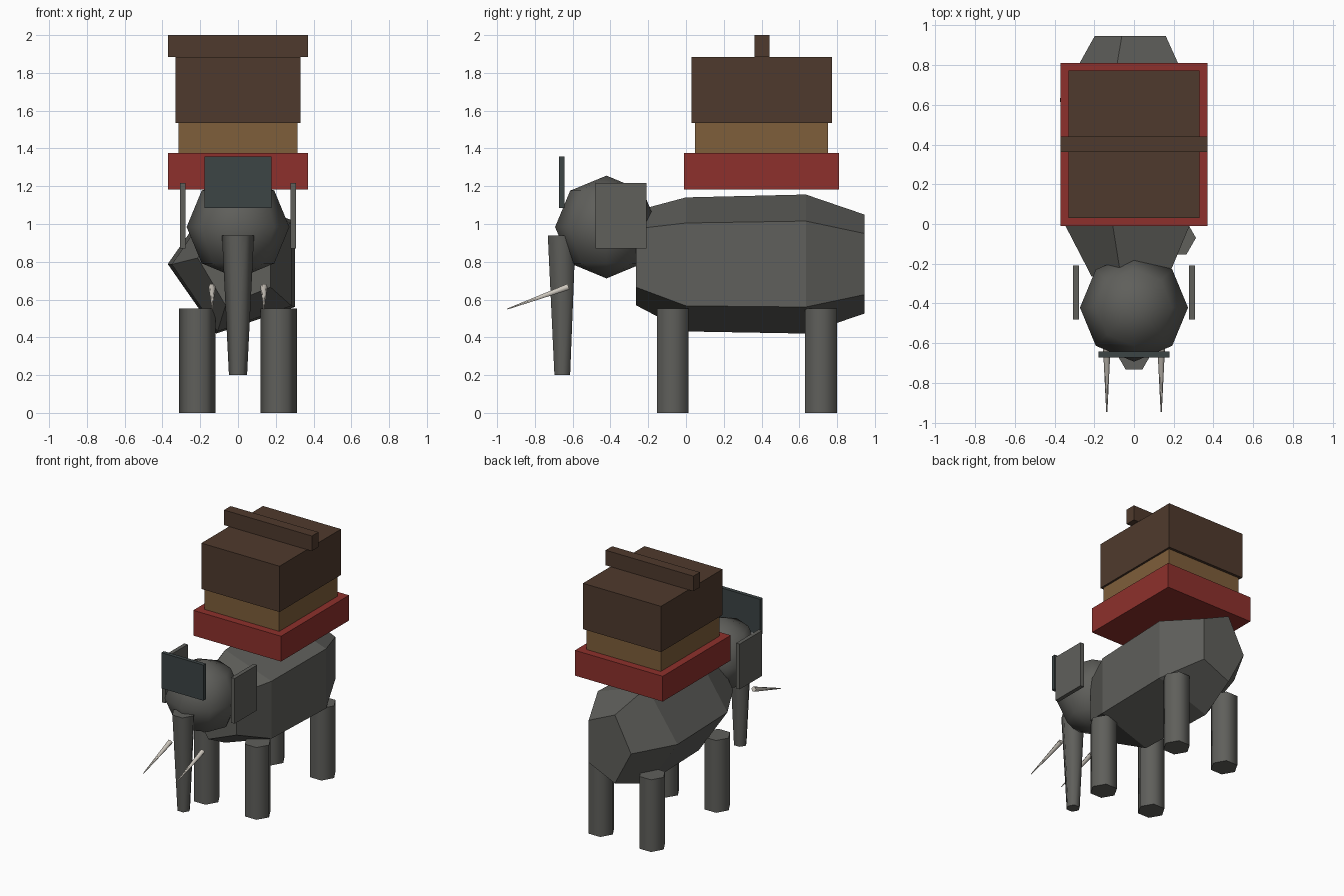
import bpy
import bmesh
from math import cos, sin, pi, radians
from mathutils import Vector

cube = bpy.data.objects.get("Cube")
if cube:
    bpy.data.objects.remove(cube, do_unlink=True)


def material(name, r, g, b):
    m = bpy.data.materials.new(name)
    m.use_nodes = True
    m.diffuse_color = (r, g, b, 1)
    bsdf = next(n for n in m.node_tree.nodes if n.type == 'BSDF_PRINCIPLED')
    bsdf.inputs["Base Color"].default_value = (r, g, b, 1)
    return m


GREY = material("hide grey", 0.115, 0.115, 0.105)
SLATE = material("dark slate", 0.045, 0.058, 0.06)
IVORY = material("ivory", 0.6, 0.56, 0.5)
RED = material("red cloth", 0.27, 0.03, 0.025)
TAN = material("tan wood", 0.21, 0.112, 0.043)
BROWN = material("dark brown wood", 0.078, 0.042, 0.026)


def finish(name, bm, mat, smooth=False):
    bmesh.ops.recalc_face_normals(bm, faces=bm.faces)
    mesh = bpy.data.meshes.new(name)
    bm.to_mesh(mesh)
    bm.free()
    mesh.materials.append(mat)
    obj = bpy.data.objects.new(name, mesh)
    bpy.context.collection.objects.link(obj)
    if smooth:
        bpy.ops.object.select_all(action='DESELECT')
        obj.select_set(True)
        bpy.context.view_layer.objects.active = obj
        bpy.ops.object.shade_smooth_by_angle(angle=radians(65))
    return obj


def box(name, mat, xs, ys, zs):
    """Box between the given (low, high) limits."""
    bm = bmesh.new()
    bmesh.ops.create_cube(bm, size=1)
    for v in bm.verts:
        v.co = [lim[0] if c < 0 else lim[1] for c, lim in zip(v.co, (xs, ys, zs))]
    return finish(name, bm, mat)


def loft(name, mat, rings, sides, smooth=False):
    """Skin a list of rings (centre, first axis, second axis)."""
    bm = bmesh.new()
    loops = []
    for centre, u, w in rings:
        angles = [2 * pi * i / sides for i in range(sides)]
        loops.append([bm.verts.new(centre + u * cos(a) + w * sin(a)) for a in angles])
    for a, b in zip(loops, loops[1:]):
        for i in range(sides):
            j = (i + 1) % sides
            bm.faces.new((a[i], a[j], b[j], b[i]))
    bm.faces.new(loops[0])
    bm.faces.new(loops[-1])
    return finish(name, bm, mat, smooth)


def rod(name, mat, start, end, r0, r1):
    """Six-sided tapered rod with a corner pointing sideways."""
    start, end = Vector(start), Vector(end)
    u = Vector((1, 0, 0))
    w = (end - start).normalized().cross(u)
    return loft(name, mat, [(start, u * r0, w * r0), (end, u * r1, w * r1)], 6, True)


# Body: five-sided barrel along y, (y, centre z, half width, half height)
sections = [(-0.265, 0.82, 0.213, 0.263), (0, 0.786, 0.35, 0.373),
            (0.634, 0.788, 0.372, 0.387), (0.946, 0.788, 0.198, 0.275)]
loft("body", GREY, [(Vector((0, y, z)), Vector((-rx, 0, 0)), Vector((0, 0, rz)))
                    for y, z, rx, rz in sections], 5)

# Head
bm = bmesh.new()
bmesh.ops.create_uvsphere(bm, u_segments=8, v_segments=4, radius=0.272)
bmesh.ops.translate(bm, verts=bm.verts, vec=(0, -0.421, 0.984))
finish("head", bm, GREY, True)

# Trunk and forehead plate
rod("trunk", GREY, (0, -0.658, 0.94), (0, -0.655, 0.2), 0.085, 0.048)
box("forehead_plate", SLATE, (-0.178, 0.178), (-0.672, -0.642), (1.085, 1.357))

# Paired parts
for side, s in (("left", 1), ("right", -1)):
    for end, y in (("front", -0.07), ("back", 0.715)):
        rod(f"{end}_{side}_leg", GREY, (s * 0.215, y, 0), (s * 0.215, y, 0.552), 0.097, 0.097)
    box(f"{side}_ear", GREY, sorted((s * 0.278, s * 0.308)), (-0.48, -0.209), (0.87, 1.216))
    rod(f"{side}_tusk", IVORY, (s * 0.137, -0.622, 0.668), (s * 0.137, -0.946, 0.55), 0.019, 0.003)

# Stacked load on the back
box("saddle_cloth", RED, (-0.371, 0.371), (-0.01, 0.811), (1.183, 1.376))
box("tower_base", TAN, (-0.315, 0.315), (0.048, 0.753), (1.376, 1.535))
box("tower", BROWN, (-0.33, 0.33), (0.03, 0.773), (1.535, 1.885))
box("roof_beam", BROWN, (-0.371, 0.371), (0.362, 0.441), (1.885, 2.0))
